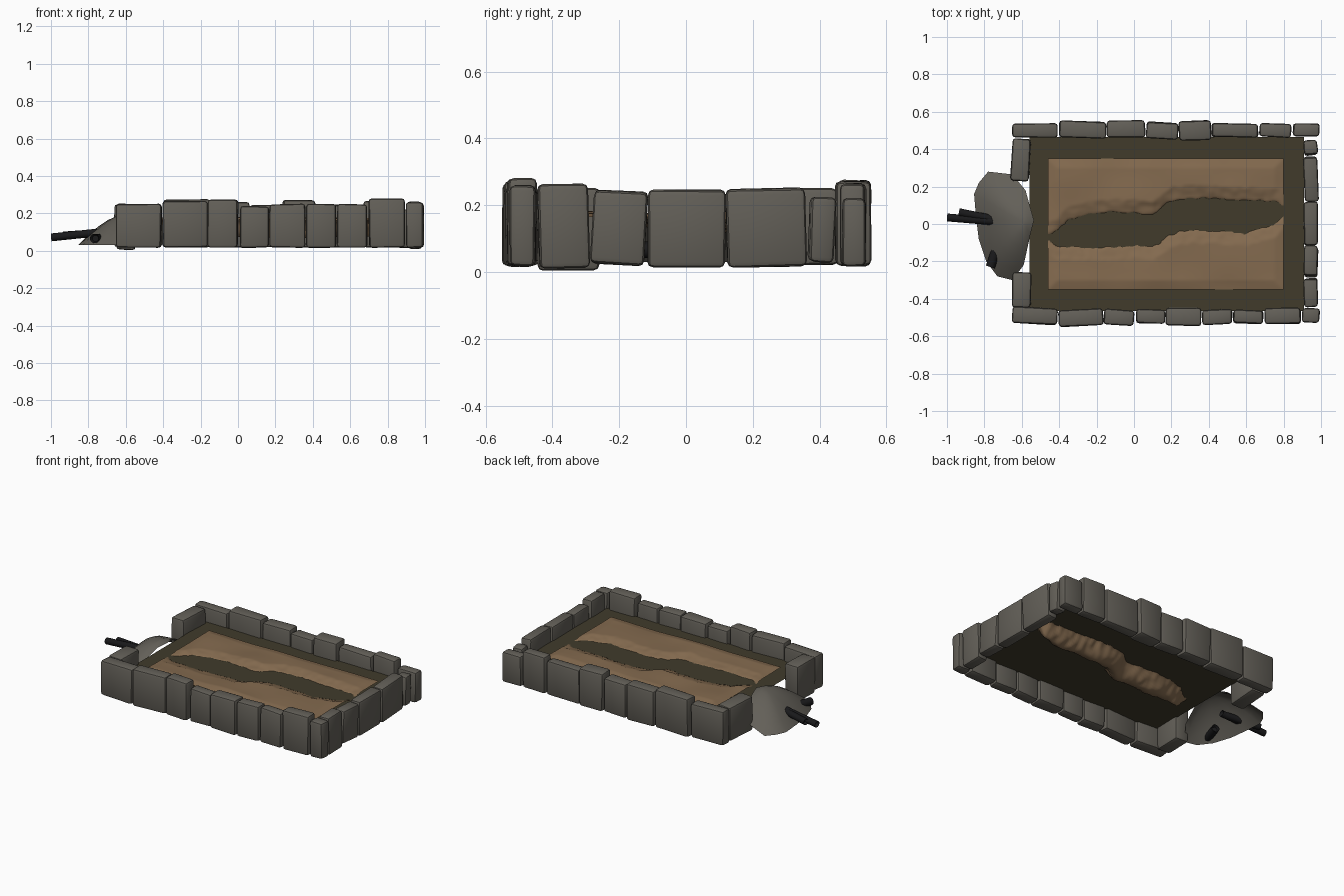
import bpy, bmesh, math, random
from mathutils import Vector, Matrix, noise

if "Cube" in bpy.data.objects:
    bpy.data.objects.remove(bpy.data.objects["Cube"])

random.seed(4)


def material(name, rgb):
    m = bpy.data.materials.new(name)
    m.diffuse_color = (*rgb, 1)
    m.use_nodes = True
    m.node_tree.nodes["Principled BSDF"].inputs["Base Color"].default_value = m.diffuse_color
    return m


STONE = material("grey stone", (0.125, 0.116, 0.098))
SOIL = material("dark soil", (0.052, 0.044, 0.024))
SAND = material("tan earth", (0.23, 0.145, 0.078))
PIPE = material("black pipe", (0.010, 0.010, 0.011))


def finish(bm, name, mat, angle=40):
    me = bpy.data.meshes.new(name)
    bm.to_mesh(me)
    bm.free()
    me.materials.append(mat)
    ob = bpy.data.objects.new(name, me)
    bpy.context.collection.objects.link(ob)
    bpy.ops.object.select_all(action='DESELECT')
    ob.select_set(True)
    bpy.context.view_layer.objects.active = ob
    bpy.ops.object.shade_smooth_by_angle(angle=math.radians(angle))
    return ob


def stone(name, x0, x1, y0, y1, z0, z1, yaw=0, roll=0):
    """Rough block with jittered corners and rounded edges; yaw about z, roll about x (degrees)."""
    bm = bmesh.new()
    bmesh.ops.create_cube(bm, size=1)
    size = Vector((x1 - x0, y1 - y0, z1 - z0))
    mid = Vector((x0 + x1, y0 + y1, z0 + z1)) / 2
    rot = Matrix.Rotation(math.radians(yaw), 3, 'Z') @ Matrix.Rotation(math.radians(roll), 3, 'X')
    for v in bm.verts:
        jitter = Vector([random.uniform(-.003, .003) for _ in range(3)])
        v.co = mid + rot @ (v.co * size) + jitter
    bmesh.ops.bevel(bm, geom=bm.edges[:], offset=.016, segments=2,
                    profile=.5, affect='EDGES')
    finish(bm, name, STONE)


# Long walls: start x, end x, inner y, outer y, top z, yaw
front = [(-.65, -.41, .447, .533, .25, -3.5), (-.405, -.165, .457, .545, .268, 2.5),
         (-.16, 0, .457, .542, .275, -4), (.012, .165, .457, .532, .238, -1),
         (.17, .36, .448, .542, .25, -1.5), (.365, .525, .457, .538, .25, 1.5),
         (.53, .69, .462, .533, .25, -3), (.70, .89, .450, .535, .28, 1),
         (.90, .993, .452, .528, .26, -2)]
back = [(-.65, -.41, .463, .538, .25, 0), (-.40, -.15, .460, .548, .275, -2),
        (-.145, .06, .465, .553, .26, 0), (.065, .235, .455, .543, .245, -3),
        (.24, .41, .447, .552, .272, 1), (.415, .665, .463, .540, .245, -1),
        (.67, .84, .465, .536, .265, -2), (.85, .99, .468, .538, .22, -2)]
for i, (a, b, inner, outer, top, yaw) in enumerate(front):
    stone(f"front_stone_{i}", a, b, -outer, -inner, .018, top, yaw)
for i, (a, b, inner, outer, top, yaw) in enumerate(back):
    stone(f"back_stone_{i}", a, b, inner, outer, .018, top, yaw)

# End walls: start y, end y, bottom z, top z, yaw, roll
right = [(-.443, -.292, .010, .262, 2, 1.5), (-.28, -.12, .022, .243, -2, -3),
         (-.115, .118, .015, .245, 0, 0), (.122, .358, .016, .25, 2, 1),
         (.37, .445, .03, .222, 6, -3)]
for i, (a, b, z0, z1, yaw, roll) in enumerate(right):
    stone(f"right_stone_{i}", .908, .982, a, b, z0, z1, yaw, roll)
stone("left_stone_front", -.65, -.55, -.445, -.26, .005, .25, -1)
stone("left_stone_back", -.655, -.555, .23, .455, .022, .25, -3)

# Flat soil bed, open underneath
LEVEL = .153
bm = bmesh.new()
bmesh.ops.create_grid(bm, x_segments=1, y_segments=1, size=1)
for v in bm.verts:
    v.co = Vector((.175 + v.co.x * .735, v.co.y * .465, LEVEL))
finish(bm, "soil_bed", SOIL)

# Earth surface whose winding channel dips below the soil level
CHANNEL = [(-.46, -.08, -.06), (-.4, -.12, -.03), (-.35, -.12, .02), (-.2, -.125, .06),
           (0, -.115, .06), (.1, -.12, .05), (.2, -.05, .125), (.3, -.03, .14),
           (.45, -.035, .13), (.6, -.045, .125), (.75, .0, .12), (.8, .04, .1)]


def channel(x):
    for p, q in zip(CHANNEL, CHANNEL[1:]):
        if x <= q[0] + 1e-4:
            t = (x - p[0]) / (q[0] - p[0])
            return p[1] + t * (q[1] - p[1]), p[2] + t * (q[2] - p[2])
    return CHANNEL[-1][1:]


bm = bmesh.new()
bmesh.ops.create_grid(bm, x_segments=110, y_segments=70, size=1)
for v in bm.verts:
    x, y = .17 + v.co.x * .63, v.co.y * .35
    lo, hi = channel(x)
    half = (hi - lo) / 2
    d = abs(y - (lo + hi) / 2) - half + .013 * noise.noise((x * 26, y * 26, 1))
    edge = min(.35 - abs(y), .63 - abs(x - .17))
    if d > 0:
        h = .022 + .012 * noise.noise((x * 4, y * 4, 3))
        h = h * min(1, d / .07) * min(1, .5 + edge / .1)
    else:
        s = min(1, -d / .085)
        h = -.09 * s * (2 - s) * (.9 + .2 * noise.noise((x * 5, y * 5, 5)))
        h *= min(1, .3 + edge / .06)
    v.co = Vector((x, y, LEVEL + h))
finish(bm, "earth_surface", SAND, 60)

# Rock apron at the left end: thin dome lofted from an outline to its crest
RIM = [(-.535, .02, .19), (-.555, .09, .18), (-.58, .18, .14), (-.65, .265, .07),
       (-.78, .28, .03), (-.83, .22, .03), (-.855, .16, .03), (-.845, .04, .03),
       (-.83, -.08, .03), (-.79, -.20, .03), (-.73, -.28, .03), (-.65, -.30, .03),
       (-.59, -.22, .10), (-.555, -.06, .18)]
CREST = Vector((-.59, .01, .20))
bm = bmesh.new()
top = bm.verts.new(CREST)
rings = []
for k in range(1, 6):
    r = k / 5
    ring = []
    for x, y, z in RIM:
        co = CREST.lerp(Vector((x, y, z)), r)
        co.z = CREST.z + (z - CREST.z) * r ** 1.7
        ring.append(bm.verts.new(co))
    rings.append(ring)
n = len(RIM)
for i in range(n):
    j = (i + 1) % n
    bm.faces.new((top, rings[0][i], rings[0][j]))
    for a, b in zip(rings, rings[1:]):
        bm.faces.new((a[i], b[i], b[j], a[j]))
bmesh.ops.recalc_face_normals(bm, faces=bm.faces[:])
finish(bm, "rock_apron", STONE, 50)


# Hollow-ended pipes poking through the apron
def pipe(name, a, b, radius):
    a, b = Vector(a), Vector(b)
    bm = bmesh.new()
    rot = (b - a).to_track_quat('Z', 'Y').to_matrix().to_4x4()
    bmesh.ops.create_cone(bm, cap_ends=True, segments=12, radius1=radius, radius2=radius,
                          depth=(b - a).length,
                          matrix=Matrix.Translation((a + b) / 2) @ rot)
    caps = [f for f in bm.faces if len(f.verts) > 4]
    bmesh.ops.inset_individual(bm, faces=caps, thickness=radius * .3)
    for f in caps:
        bmesh.ops.translate(bm, verts=f.verts[:], vec=-f.normal * .02)
    finish(bm, name, PIPE)


pipe("long_pipe", (-.998, .035, .072), (-.68, .008, .105), .021)
pipe("upper_pipe", (-.935, .063, .082), (-.70, .015, .098), .021)
pipe("side_pipe", (-.768, -.23, .066), (-.725, -.10, .066), .025)
